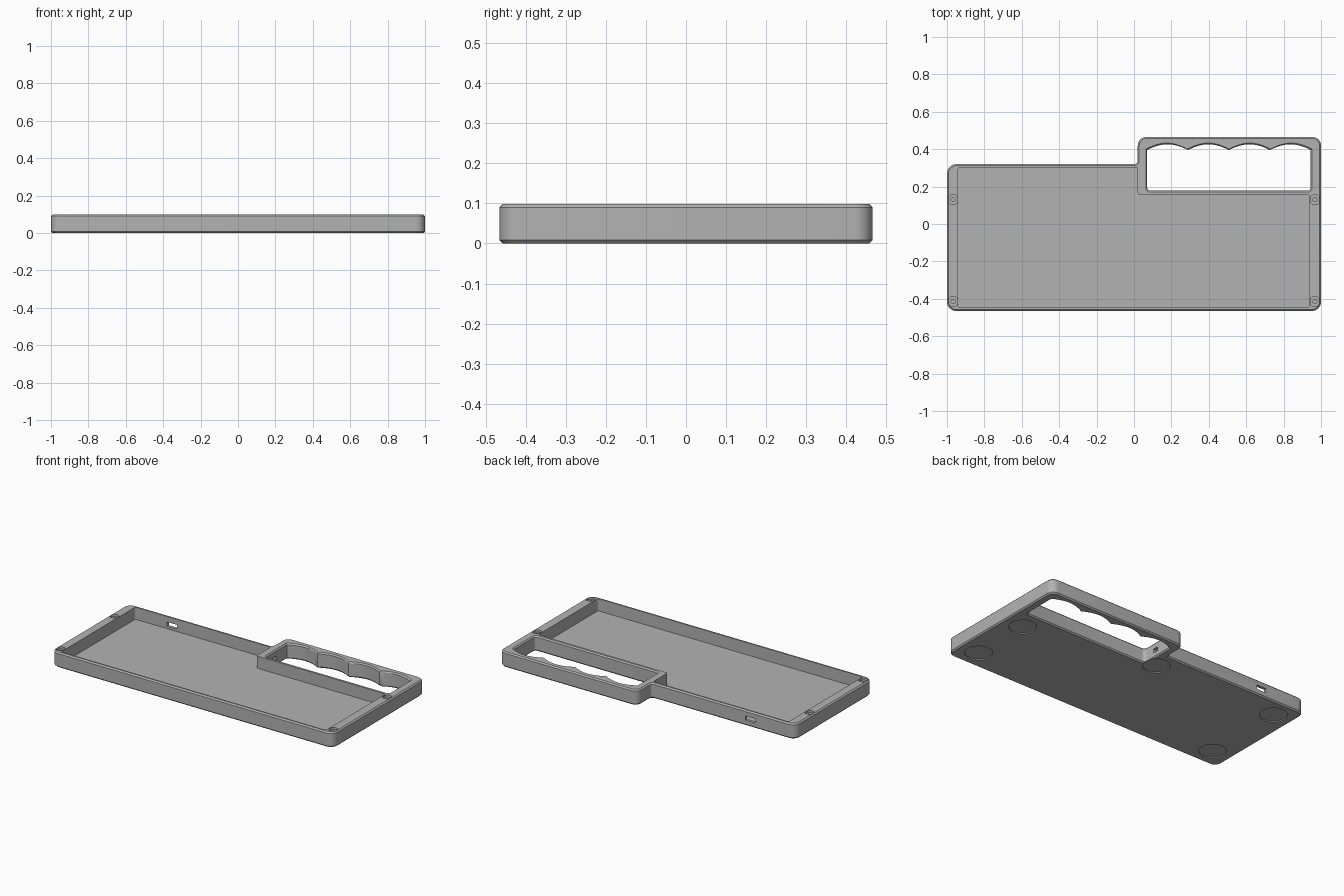
import bpy, bmesh, math
from mathutils import Vector

if "Cube" in bpy.data.objects:
    bpy.data.objects.remove(bpy.data.objects["Cube"])

grey = bpy.data.materials.new("mid grey")
grey.diffuse_color = (0.45, 0.45, 0.45, 1)
grey.use_nodes = True
grey.node_tree.nodes["Principled BSDF"].inputs["Base Color"].default_value = grey.diffuse_color


def rounded(corners, inset=0.0, steps=8):
    """Counter-clockwise outline with (x, y, radius) corners, moved inward by inset."""
    out, n = [], len(corners)
    for i, (x, y, r) in enumerate(corners):
        p = Vector((x, y))
        a = (p - Vector(corners[i - 1][:2])).normalized()
        b = (Vector(corners[(i + 1) % n][:2]) - p).normalized()
        na, nb = Vector((-a.y, a.x)), Vector((-b.y, b.x))
        convex = a.x * b.y - a.y * b.x > 0
        p = p + (na + nb) * inset
        r = max(r - inset if convex else r + inset, 0.001)
        side = 1 if convex else -1
        centre = p + (na + nb) * r * side
        for k in range(steps + 1):
            t = k / steps * math.pi / 2
            out.append(centre - side * r * (na * math.cos(t) + nb * math.sin(t)))
    return out


def loft(name, layers):
    """Solid from (outline, z) layers that share a point count."""
    bm = bmesh.new()
    rings = [[bm.verts.new((p[0], p[1], z)) for p in pts] for pts, z in layers]
    n = len(rings[0])
    for lo, hi in zip(rings, rings[1:]):
        for i in range(n):
            j = (i + 1) % n
            bm.faces.new((lo[i], lo[j], hi[j], hi[i]))
    bm.faces.new(rings[0][::-1])
    bm.faces.new(rings[-1])
    bmesh.ops.recalc_face_normals(bm, faces=bm.faces)
    mesh = bpy.data.meshes.new(name)
    bm.to_mesh(mesh)
    bm.free()
    mesh.materials.append(grey)
    obj = bpy.data.objects.new(name, mesh)
    bpy.context.collection.objects.link(obj)
    return obj


def circle(x, y, r, n=32):
    return [(x + r * math.cos(2 * math.pi * k / n), y + r * math.sin(2 * math.pi * k / n))
            for k in range(n)]


def rect(x0, x1, y0, y1, r=0.004):
    return [(x0, y0, r), (x1, y0, r), (x1, y1, r), (x0, y1, r)]


def cut(target, cutter):
    mod = target.modifiers.new("cut", 'BOOLEAN')
    mod.operation, mod.solver, mod.object = 'DIFFERENCE', 'EXACT', cutter
    bpy.context.view_layer.objects.active = target
    bpy.ops.object.modifier_apply(modifier=mod.name)
    bpy.data.objects.remove(cutter)


H, C = 0.098, 0.008

# Case body with handle block, chamfered top and bottom
outline = [(-1, -0.465, 0.05), (1, -0.465, 0.05), (1, 0.465, 0.045),
           (0.02, 0.465, 0.045), (0.02, 0.32, 0.02), (-1, 0.32, 0.05)]
case = loft("case_tray", [(rounded(outline, C), 0), (rounded(outline), C),
                          (rounded(outline), H - C), (rounded(outline, C), H)])

# Tray cavity
cavity = rounded([(-0.94, -0.447, 0.01), (0.937, -0.447, 0.01), (0.937, 0.157, 0.01),
                  (0.02, 0.157, 0.012), (0.02, 0.302, 0.01), (-0.94, 0.302, 0.01)])
cut(case, loft("cavity_cutter", [(cavity, 0.02), (cavity, H + 0.05)]))

# Handle opening with four finger scallops, flared at both faces
x0, x1 = 0.07, 0.945
grip = [(x0 + 0.02 * (1 - math.sin(t)), 0.178 + 0.02 * (1 - math.cos(t)))
        for t in [k * math.pi / 12 for k in range(6, -1, -1)]]
grip += [(x1 - 0.02 * (1 - math.sin(t)), 0.178 + 0.02 * (1 - math.cos(t)))
         for t in [k * math.pi / 12 for k in range(7)]]
for k in range(65):
    u = 1 - k / 64
    grip.append((x0 + (x1 - x0) * u, 0.395 + 0.031 * abs(math.sin(4 * math.pi * u)) ** 0.9))
cx, cy = (x0 + x1) / 2, 0.302


def flare(d):
    sx, sy = 1 + d / 0.4375, 1 + d / 0.124
    return [(cx + (x - cx) * sx, cy + (y - cy) * sy) for x, y in grip]


cut(case, loft("grip_cutter", [(flare(0.007), -0.02), (flare(0.007), 0), (grip, C),
                               (grip, H - C), (flare(0.007), H), (flare(0.007), H + 0.02)]))

# Screw pockets and holes on the end rims
for s in (-1, 1):
    for y in (-0.415, 0.13):
        pocket = rounded(rect(s * 0.967 - 0.023, s * 0.967 + 0.023, y - 0.026, y + 0.026, 0.018))
        cut(case, loft("pocket_cutter", [(pocket, H - 0.014), (pocket, H + 0.02)]))
        hole = circle(s * 0.967, y, 0.011, 16)
        cut(case, loft("screw_cutter", [(hole, 0.03), (hole, H + 0.02)]))

# Cable port in the back wall, and wire passage into the handle opening
port = rounded(rect(-0.715, -0.645, 0.28, 0.34))
cut(case, loft("port_cutter", [(port, 0.035), (port, 0.063)]))
passage = rounded(rect(0.0, 0.09, 0.255, 0.29))
cut(case, loft("passage_cutter", [(passage, 0.035), (passage, 0.06)]))

# Shallow round foot recesses underneath
for x, y in ((-0.87, -0.34), (0.87, -0.34), (-0.87, 0.2), (0.0, 0.2), (0.87, 0.05)):
    foot = circle(x, y, 0.08, 40)
    cut(case, loft("foot_cutter", [(foot, -0.02), (foot, 0.006)]))

# Smooth curved walls, keep edges crisp
bpy.ops.object.select_all(action='DESELECT')
case.select_set(True)
bpy.context.view_layer.objects.active = case
bpy.ops.object.shade_smooth_by_angle(angle=math.radians(25))
